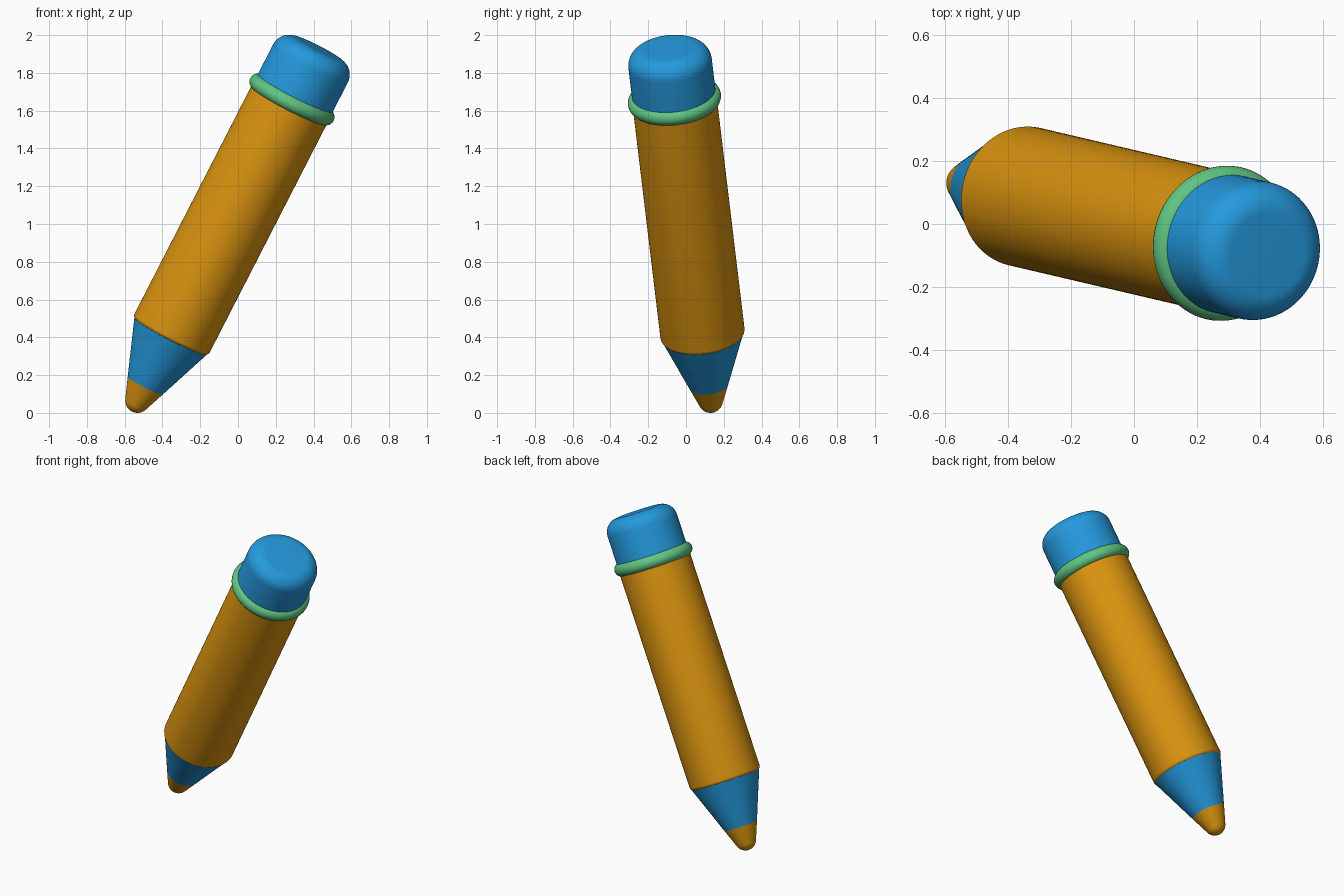
import bpy, bmesh
from math import cos, sin, pi, radians, tau
from mathutils import Vector, Matrix

cube = bpy.data.objects.get("Cube")
if cube:
    bpy.data.objects.remove(cube, do_unlink=True)


def make_material(name, rgb):
    mat = bpy.data.materials.new(name)
    mat.use_nodes = True
    mat.diffuse_color = (*rgb, 1)
    mat.node_tree.nodes["Principled BSDF"].inputs["Base Color"].default_value = (*rgb, 1)
    return mat


orange = make_material("warm orange", (0.73, 0.305, 0.005))
blue = make_material("bright blue", (0.018, 0.323, 0.73))
green = make_material("soft green", (0.119, 0.558, 0.227))

# The pencil leans: every part is turned around this axis, measured from the tip ball centre
axis = Vector((0.513, -0.12, 1)).normalized()
pose = Matrix.Translation((-0.532, 0.13, 0.065)) @ axis.to_track_quat("Z", "Y").to_matrix().to_4x4()


def arc(r, h, radius, start, end, steps=10):
    """Points (radius, height) on a circular arc, angles in degrees from outward."""
    angles = [radians(start + (end - start) * i / steps) for i in range(steps + 1)]
    return [(r + radius * cos(a), h + radius * sin(a)) for a in angles]


def lathe(name, profile, mat, closed=False):
    bm = bmesh.new()
    verts = [bm.verts.new((r, 0, h)) for r, h in profile]
    pairs = list(zip(verts, verts[1:]))
    if closed:
        pairs.append((verts[-1], verts[0]))
    edges = [bm.edges.new(p) for p in pairs]
    bmesh.ops.spin(bm, geom=verts + edges, cent=(0, 0, 0), axis=(0, 0, 1), angle=tau, steps=80)
    bmesh.ops.remove_doubles(bm, verts=bm.verts, dist=1e-5)
    bmesh.ops.recalc_face_normals(bm, faces=bm.faces)
    mesh = bpy.data.meshes.new(name)
    bm.to_mesh(mesh)
    bm.free()
    mesh.materials.append(mat)
    obj = bpy.data.objects.new(name, mesh)
    bpy.context.collection.objects.link(obj)
    obj.matrix_world = pose
    bpy.ops.object.select_all(action="DESELECT")
    obj.select_set(True)
    bpy.context.view_layer.objects.active = obj
    bpy.ops.object.shade_smooth_by_angle(angle=radians(40))
    return obj


# Rounded tip and the cone above it share one slope
tip_top = (0.104, 0.09)
lathe("lead_tip", [(0, -0.065)] + arc(0, 0, 0.065, -88, -21) + [tip_top, (0, 0.09)], orange)
lathe("sharpened_cone", [(0, 0.09), tip_top, (0.216, 0.388), (0, 0.388)], blue)

# Barrel with a softened lower rim
lathe("barrel", [(0, 0.385)] + arc(0.204, 0.405, 0.02, -90, 0, 6) + [(0.224, 1.8), (0, 1.8)], orange)

# Collar ring
lathe("collar_ring", arc(0.206, 1.802, 0.042, 0, 345, 23), green, closed=True)

# Eraser with a broad rounded top edge
lathe("eraser", [(0, 1.78), (0.222, 1.78)] + arc(0.132, 2.018, 0.09, 0, 90, 14) + [(0, 2.108)], blue)
